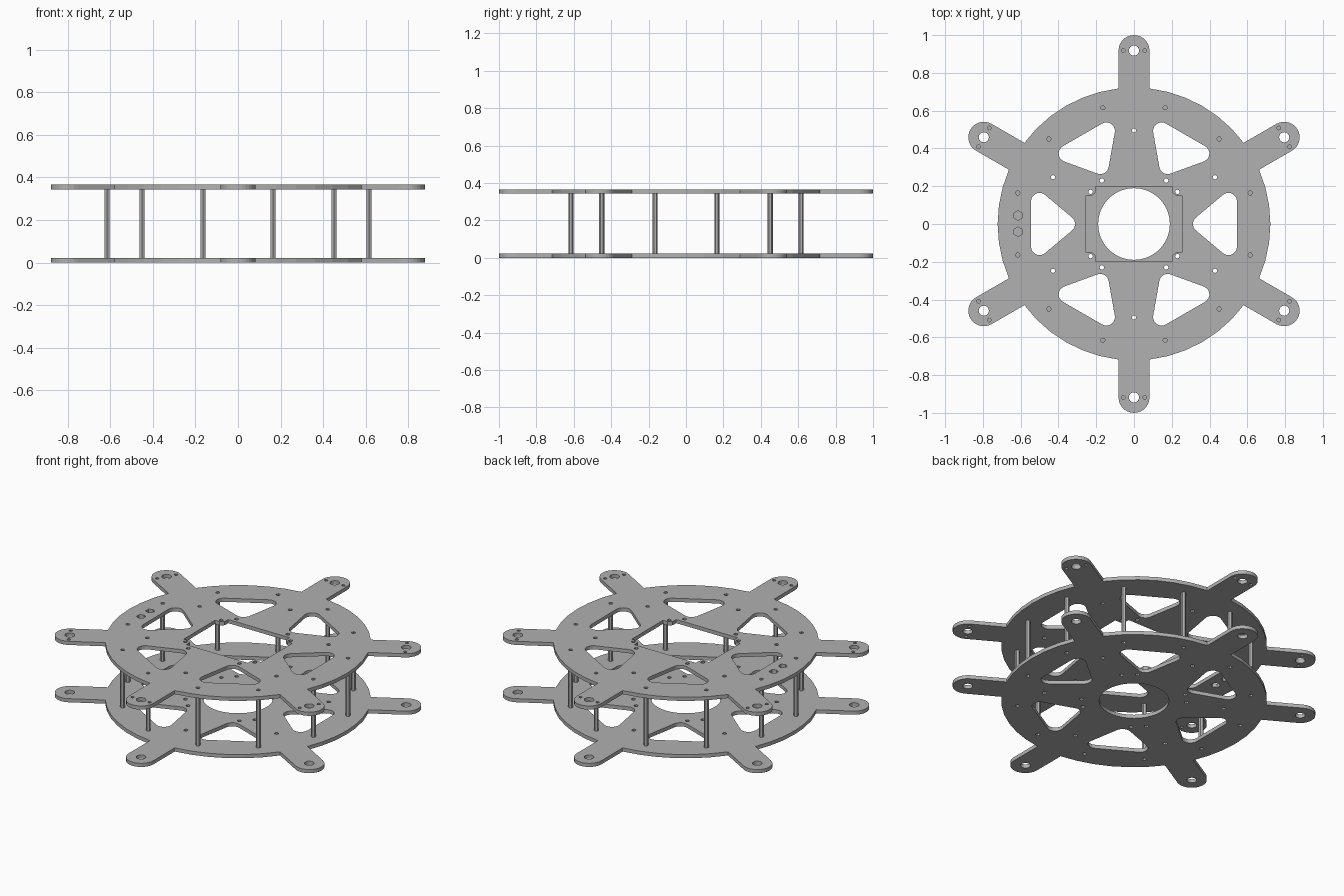
import bpy, bmesh
from math import sin, cos, pi, radians, asin
from mathutils import Vector, Matrix

if "Cube" in bpy.data.objects:
    bpy.data.objects.remove(bpy.data.objects["Cube"])

THICK, TOP_Z = 0.022, 0.344
DISC_R, ARM_HALF, ARM_HOLE_R = 0.722, 0.082, 0.918
STANDOFF_RING = 0.637

grey = bpy.data.materials.new("plate grey")
grey.use_nodes = True
colour = (0.44, 0.44, 0.44, 1)
grey.diffuse_color = colour
grey.node_tree.nodes["Principled BSDF"].inputs["Base Color"].default_value = colour


def polar(r, deg):
    return Vector((r * cos(radians(deg)), r * sin(radians(deg))))


def arc(centre, r, start, end, steps):
    return [Vector(centre) + polar(r, start + (end - start) * i / steps)
            for i in range(steps + 1)]


def circle(centre, r, sides):
    return arc(centre, r, 0, 360, sides)[:-1]


def turn(points, deg):
    rot = Matrix.Rotation(radians(deg), 2)
    return [rot @ p for p in points]


def outline():
    # disc with six round-ended arms
    root = DISC_R * cos(asin(ARM_HALF / DISC_R))
    edge = math_deg = asin(ARM_HALF / DISC_R) * 180 / pi
    sector = [Vector((root, -ARM_HALF))]
    sector += arc((ARM_HOLE_R, 0), ARM_HALF, -90, 90, 14)
    sector += arc((0, 0), DISC_R, edge, 60 - edge, 6)[:-1]
    return [p for k in range(6) for p in turn(sector, 30 + 60 * k)]


def window():
    # rounded triangle pointing to the centre
    r = 0.045
    return (arc((0.5, 0.12), r, 0, 130, 7) + arc((0.357, 0), r, 130, 230, 6)
            + arc((0.5, -0.12), r, 230, 360, 7))


def square_cutout():
    corner = [Vector(p) for p in
              ((0.257, 0.148), (0.225, 0.148), (0.204, 0.165), (0.204, 0.198))]
    half = corner + [Vector((-p.x, p.y)) for p in reversed(corner)]
    return half + [-p for p in half]


def shared_holes():
    holes = []
    for k in range(6):
        holes.append(turn(window(), 60 * k))
        holes.append(circle(polar(ARM_HOLE_R, 30 + 60 * k), 0.027, 16))
        holes.append(circle(polar(0.495, 30 + 60 * k), 0.012, 8))
    for k in range(4):
        for side in (-8.5, 8.5):
            holes.append(circle(polar(0.286, 45 + 90 * k + side), 0.012, 8))
    for k in range(12):
        holes.append(circle(polar(STANDOFF_RING, 15 + 30 * k), 0.012, 6))
    return holes


def plate(name, loops, z):
    # filled flat curve with holes, turned into a clean mesh
    curve = bpy.data.curves.new(name + "_profile", "CURVE")
    curve.dimensions = "2D"
    curve.fill_mode = "BOTH"
    curve.extrude = THICK / 2
    for points in loops:
        spline = curve.splines.new("POLY")
        spline.points.add(len(points) - 1)
        for target, p in zip(spline.points, points):
            target.co = (p.x, p.y, 0, 1)
        spline.use_cyclic_u = True
    temp = bpy.data.objects.new(name + "_profile", curve)
    bpy.context.collection.objects.link(temp)
    graph = bpy.context.evaluated_depsgraph_get()
    mesh = bpy.data.meshes.new_from_object(temp.evaluated_get(graph))
    bpy.data.objects.remove(temp)
    bm = bmesh.new()
    bm.from_mesh(mesh)
    bmesh.ops.remove_doubles(bm, verts=bm.verts, dist=0.0001)
    bmesh.ops.recalc_face_normals(bm, faces=bm.faces)
    for f in bm.faces:
        f.smooth = False
    bm.to_mesh(mesh)
    bm.free()
    mesh.name = name
    mesh.materials.clear()
    mesh.materials.append(grey)
    obj = bpy.data.objects.new(name, mesh)
    obj.location.z = z + THICK / 2
    bpy.context.collection.objects.link(obj)


# lower plate: round centre opening
plate("bottom_plate",
      [outline(), circle((0, 0), 0.19, 36)] + shared_holes(), 0)

# upper plate: square opening, motor screw holes and two cable holes
extra = [square_cutout()]
for k in range(6):
    for side in (-0.057, 0.057):
        extra.append(turn(circle((ARM_HOLE_R, side), 0.01, 8), 30 + 60 * k))
for y in (-0.041, 0.045):
    extra.append(turn(circle((y, 0.614), 0.025, 6), 90))
plate("top_plate", [outline()] + shared_holes() + extra, TOP_Z)

# hexagonal standoffs between the plates
for k in range(12):
    bm = bmesh.new()
    height = TOP_Z - THICK
    bmesh.ops.create_cone(bm, cap_ends=True, segments=6, radius1=0.0135,
                          radius2=0.0135, depth=height)
    mesh = bpy.data.meshes.new("standoff")
    bm.to_mesh(mesh)
    bm.free()
    mesh.materials.append(grey)
    post = bpy.data.objects.new(f"standoff_{k + 1}", mesh)
    spot = polar(STANDOFF_RING, 15 + 30 * k)
    post.location = (spot.x, spot.y, THICK + height / 2)
    bpy.context.collection.objects.link(post)
